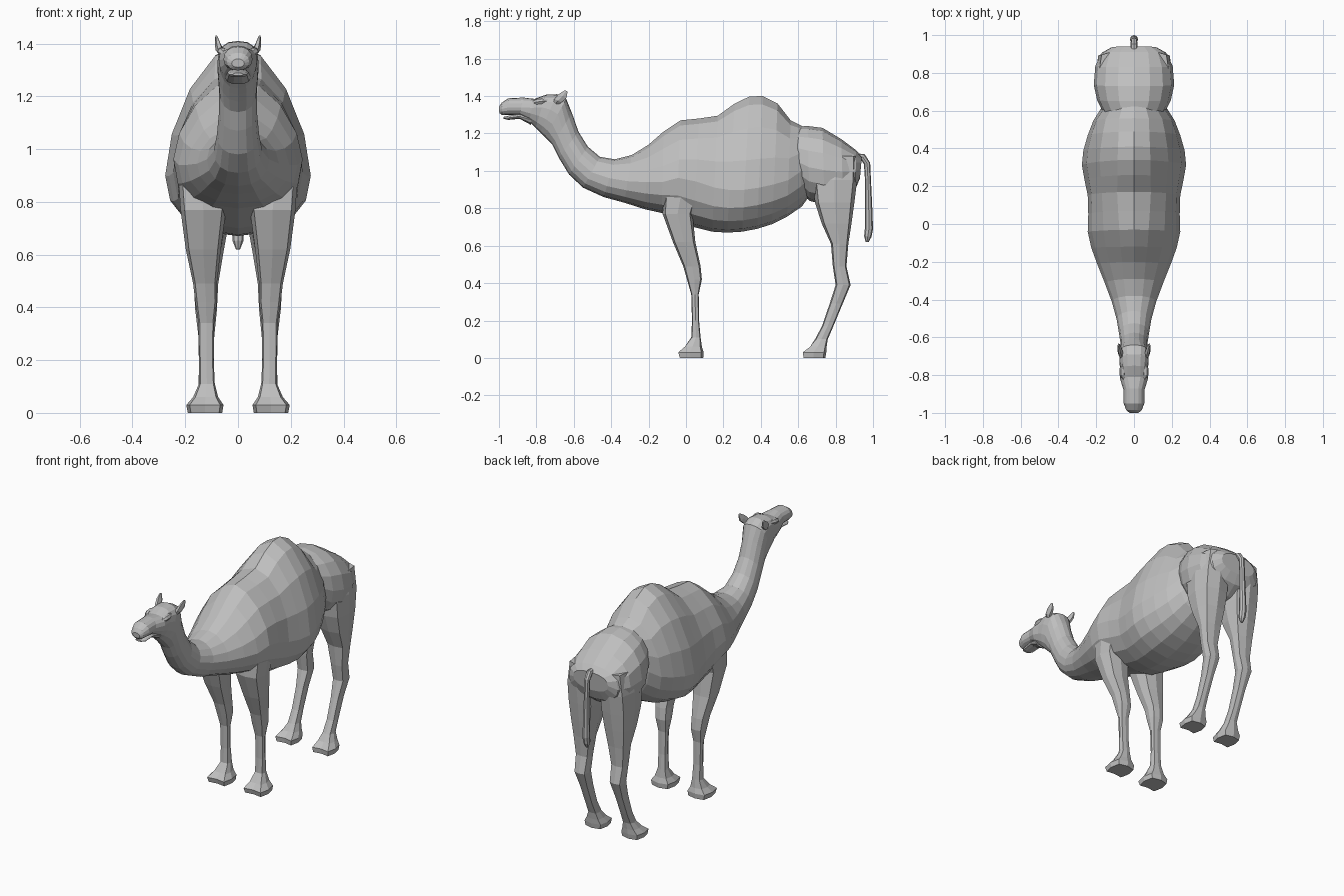
import bpy, bmesh, math
from mathutils import Vector

hide = bpy.data.materials.new("grey_hide")
hide.diffuse_color = (0.52, 0.52, 0.52, 1)


def loft(name, rings):
    """Skin a list of equal-sized point rings, cap both ends, flat shaded."""
    bm = bmesh.new()
    vr = [[bm.verts.new(p) for p in r] for r in rings]
    n = len(vr[0])
    for a, b in zip(vr, vr[1:]):
        for i in range(n):
            j = (i + 1) % n
            bm.faces.new((a[i], a[j], b[j], b[i]))
    bm.faces.new(vr[0])
    bm.faces.new(vr[-1][::-1])
    bmesh.ops.recalc_face_normals(bm, faces=bm.faces)
    me = bpy.data.meshes.new(name)
    bm.to_mesh(me)
    bm.free()
    me.materials.append(hide)
    ob = bpy.data.objects.new(name, me)
    bpy.context.collection.objects.link(ob)
    return ob


def section(by, bz, ty, tz, w, f, a, n=16):
    """Cross-section from a bottom point to a top point: half width w,
    widest at fraction f, a = squareness (1 ellipse, larger = ridged top)."""
    b, t = Vector((0, by, bz)), Vector((0, ty, tz))
    pts = []
    for i in range(n):
        ang = 2 * math.pi * i / n
        c, s = math.cos(ang), math.sin(ang)
        e = a if s > 0 else 0.9
        x = w * math.copysign(abs(c) ** e, c) if abs(c) > 1e-6 else 0
        h = abs(s) ** e
        k = f + (1 - f) * h if s > 0 else f - f * h
        p = b.lerp(t, k)
        pts.append((x, p.y, p.z))
    return pts


def limb_ring(z, y0, y1, x0, x1, notch=0):
    """Eight-sided horizontal ring; notch pulls the front point in for the toes."""
    cx, cy, rx, ry = (x0 + x1) / 2, (y0 + y1) / 2, (x1 - x0) / 2, (y1 - y0) / 2
    pts = []
    for i in range(8):
        ang = math.pi * i / 4
        c, s = math.cos(ang), math.sin(ang)
        k = 1 if i % 2 == 0 else 1.16
        y = cy + ry * s * k + (notch if i == 6 else 0)
        pts.append((cx + rx * c * k, y, z))
    return pts


def flip(rings):
    return [[(-x, y, z) for x, y, z in r] for r in rings]


def pair(name, rings):
    loft("right_" + name, rings)
    loft("left_" + name, flip(rings))


# barrel with hump: bottom y, z, top y, z, half width, widest fraction, ridge
barrel = [
    (0.67, 0.88, 0.66, 1.22, 0.13, 0.45, 1.0),
    (0.62, 0.81, 0.60, 1.25, 0.175, 0.42, 1.0),
    (0.54, 0.755, 0.56, 1.27, 0.215, 0.38, 1.05),
    (0.46, 0.715, 0.49, 1.36, 0.245, 0.33, 1.15),
    (0.38, 0.69, 0.41, 1.40, 0.268, 0.31, 1.2),
    (0.30, 0.675, 0.34, 1.398, 0.276, 0.31, 1.2),
    (0.22, 0.67, 0.26, 1.36, 0.262, 0.33, 1.15),
    (0.14, 0.675, 0.17, 1.295, 0.245, 0.38, 1.05),
    (0.04, 0.70, 0.07, 1.28, 0.242, 0.42, 1.1),
    (-0.05, 0.74, -0.03, 1.27, 0.245, 0.42, 1.2),
    (-0.13, 0.775, -0.12, 1.21, 0.226, 0.38, 1.2),
]
# neck sweeping forward and up
neck = [
    (-0.22, 0.795, -0.20, 1.14, 0.195, 0.42, 1.2),
    (-0.33, 0.83, -0.29, 1.085, 0.155, 0.45, 1.1),
    (-0.44, 0.86, -0.38, 1.062, 0.118, 0.5, 1),
    (-0.55, 0.91, -0.46, 1.075, 0.092, 0.5, 1),
    (-0.625, 0.98, -0.525, 1.13, 0.08, 0.5, 1),
    (-0.68, 1.07, -0.575, 1.21, 0.072, 0.5, 1),
    (-0.715, 1.14, -0.61, 1.31, 0.072, 0.5, 1),
]
# head down to the muzzle
head = [
    (-0.755, 1.18, -0.64, 1.385, 0.078, 0.6, 0.8),
    (-0.78, 1.205, -0.69, 1.41, 0.078, 0.6, 0.8),
    (-0.805, 1.23, -0.75, 1.407, 0.073, 0.62, 0.8),
    (-0.84, 1.265, -0.81, 1.385, 0.073, 0.6, 0.8),
    (-0.89, 1.297, -0.87, 1.392, 0.055, 0.45, 0.9),
    (-0.945, 1.30, -0.95, 1.388, 0.055, 0.45, 0.9),
    (-0.985, 1.298, -0.985, 1.365, 0.042, 0.5, 0.9),
    (-0.998, 1.31, -1.0, 1.342, 0.024, 0.5, 1),
]
loft("body_neck_and_head", [section(*r) for r in barrel + neck + head])

# lower jaw under the muzzle
jaw = [(-0.83, 1.245, -0.82, 1.30, 0.05, 0.5, 1),
       (-0.89, 1.278, -0.89, 1.305, 0.04, 0.5, 1),
       (-0.95, 1.272, -0.95, 1.295, 0.036, 0.5, 1),
       (-0.975, 1.278, -0.975, 1.289, 0.02, 0.5, 1)]
loft("lower_jaw", [section(*r, n=10) for r in jaw])

# hindquarters
rump = [
    (0.58, 0.92, 0.57, 1.235, 0.155, 0.45, 1.0),
    (0.66, 0.84, 0.65, 1.24, 0.195, 0.45, 0.95),
    (0.74, 0.82, 0.73, 1.23, 0.213, 0.45, 0.95),
    (0.84, 0.85, 0.83, 1.17, 0.205, 0.45, 0.95),
    (0.905, 0.90, 0.91, 1.11, 0.17, 0.45, 0.85),
    (0.93, 0.96, 0.94, 1.075, 0.12, 0.5, 0.85),
]
loft("rump", [section(*r) for r in rump])

# front legs: z, front y, back y, inner x, outer x, toe notch
front = [
    (1.00, -0.08, 0.10, 0.08, 0.215),
    (0.88, -0.12, 0.07, 0.06, 0.225),
    (0.77, -0.125, 0.035, 0.045, 0.218),
    (0.62, -0.07, 0.05, 0.065, 0.198),
    (0.49, -0.015, 0.078, 0.08, 0.17),
    (0.42, 0.005, 0.085, 0.08, 0.162),
    (0.34, 0.028, 0.068, 0.09, 0.15),
    (0.20, 0.032, 0.07, 0.092, 0.148),
    (0.11, 0.028, 0.078, 0.088, 0.148),
    (0.06, -0.015, 0.085, 0.075, 0.17, 0.012),
    (0.03, -0.055, 0.095, 0.055, 0.196, 0.022),
    (0.0, -0.045, 0.092, 0.06, 0.19, 0.02),
]
pair("front_leg", [limb_ring(*r) for r in front])

# hind legs
hind = [
    (1.08, 0.70, 0.915, 0.03, 0.185),
    (0.95, 0.675, 0.915, 0.02, 0.205),
    (0.83, 0.69, 0.90, 0.02, 0.205),
    (0.72, 0.725, 0.885, 0.035, 0.195),
    (0.61, 0.775, 0.868, 0.055, 0.182),
    (0.49, 0.785, 0.858, 0.075, 0.168),
    (0.39, 0.80, 0.88, 0.08, 0.162),
    (0.29, 0.768, 0.838, 0.09, 0.15),
    (0.17, 0.727, 0.788, 0.092, 0.148),
    (0.10, 0.69, 0.758, 0.088, 0.15),
    (0.06, 0.655, 0.752, 0.075, 0.17, 0.012),
    (0.03, 0.612, 0.75, 0.06, 0.192, 0.022),
    (0.0, 0.617, 0.745, 0.065, 0.187, 0.02),
]
pair("hind_leg", [limb_ring(*r) for r in hind])

# tail: y, z, radius, hanging from the rump
path = [(0.91, 1.075, 0.018), (0.945, 1.075, 0.018), (0.968, 1.04, 0.017),
        (0.973, 0.95, 0.016), (0.977, 0.80, 0.019), (0.978, 0.69, 0.022),
        (0.972, 0.65, 0.02), (0.968, 0.62, 0.008)]
tail = []
for i, (y, z, r) in enumerate(path):
    p, q = path[max(i - 1, 0)], path[min(i + 1, len(path) - 1)]
    d = Vector((q[0] - p[0], q[1] - p[1])).normalized()
    tail.append([(r * math.cos(t), y - d.y * r * math.sin(t), z + d.x * r * math.sin(t))
                 for t in (math.pi * k / 4 for k in range(8))])
loft("tail", tail)

# ears: centre x, y, z, half width, half depth; leaning back and outward
ear = [(0.058, -0.70, 1.355, 0.012, 0.012), (0.07, -0.685, 1.375, 0.015, 0.022),
       (0.077, -0.66, 1.40, 0.011, 0.024), (0.082, -0.64, 1.428, 0.004, 0.008)]
pair("ear", [[(x + w * math.cos(t), y + d * math.sin(t), z - 0.5 * d * math.sin(t))
              for t in (math.pi * k / 3 for k in range(6))] for x, y, z, w, d in ear])

# brow ridges over the eyes
brow = [(0.05, -0.83, 1.36, 0.008), (0.06, -0.80, 1.368, 0.017),
        (0.062, -0.77, 1.372, 0.016), (0.055, -0.73, 1.375, 0.008)]
pair("brow", [[(x + r * math.cos(t), y, z + r * math.sin(t))
               for t in (math.pi * k / 3 for k in range(6))] for x, y, z, r in brow])
